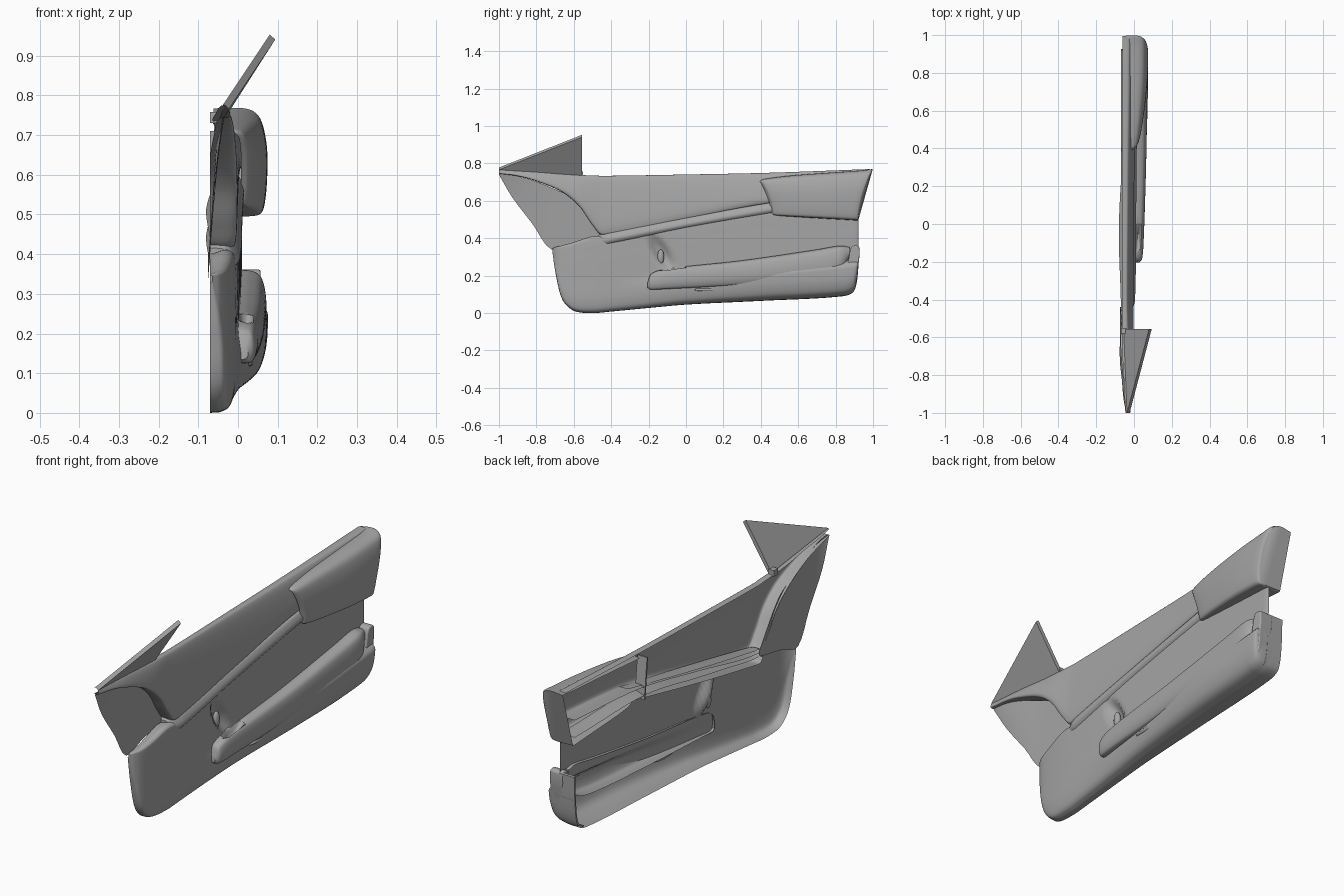
import bpy
import bmesh
from mathutils import Vector

default_cube = bpy.data.objects.get("Cube")
if default_cube:
    bpy.data.objects.remove(default_cube, do_unlink=True)

GREY = (0.38, 0.38, 0.38, 1.0)
material = bpy.data.materials.new("grey plastic")
material.use_nodes = True
material.diffuse_color = GREY
shader = material.node_tree.nodes["Principled BSDF"]
shader.inputs["Base Color"].default_value = GREY
shader.inputs["Roughness"].default_value = 0.6


def finish(name, bm, angle=0.7):
    """Turn a bmesh into a smooth shaded object."""
    bmesh.ops.recalc_face_normals(bm, faces=bm.faces)
    mesh = bpy.data.meshes.new(name)
    bm.to_mesh(mesh)
    bm.free()
    mesh.materials.append(material)
    part = bpy.data.objects.new(name, mesh)
    bpy.context.collection.objects.link(part)
    bpy.ops.object.select_all(action="DESELECT")
    part.select_set(True)
    bpy.context.view_layer.objects.active = part
    bpy.ops.object.shade_smooth_by_angle(angle=angle)
    return part


def spline(points, steps):
    """Smooth curve through unevenly spaced points of any dimension."""
    points = [Vector(p) for p in points]
    padded = [points[0]] + points + [points[-1]]
    curve = []
    for a, b, c, d in zip(padded, padded[1:], padded[2:], padded[3:]):
        span = (c - b).length
        start = (c - a) * span / (span + (b - a).length)
        end = (d - b) * span / (span + (d - c).length)
        for i in range(steps):
            t = i / steps
            curve.append(b + start * t
                         + (3 * (c - b) - 2 * start - end) * t ** 2
                         + (2 * (b - c) + start + end) * t ** 3)
    return curve + [points[-1]]


def loft(name, profile, stations, steps=6, caps=(), warp=None):
    """Sweep a unit profile along y; a station is y, low z, high z,
    back x, front x and the y lean of its upper edge."""
    bm = bmesh.new()
    section = spline(profile, steps)
    rings = []
    for y, low, high, back, front, lean in spline(stations, steps):
        ring = []
        for u, v in section:
            point = Vector((back + u * (front - back),
                            y + lean * max(v, 0) ** 1.6,
                            low + v * (high - low)))
            ring.append(bm.verts.new(warp(point) if warp else point))
        rings.append(ring)
    for one, two in zip(rings, rings[1:]):
        for a, b, c, d in zip(one, one[1:], two[1:], two):
            bm.faces.new((a, b, c, d))
    for end in caps:
        bm.faces.new(rings[end])
    return finish(name, bm)


def plate(name, corners, depth, bevel=0.0):
    """Extrude a flat outline along the depth vector."""
    bm = bmesh.new()
    base = bm.faces.new([bm.verts.new(c) for c in corners])
    moved = bmesh.ops.extrude_face_region(bm, geom=[base])["geom"]
    verts = [v for v in moved if isinstance(v, bmesh.types.BMVert)]
    bmesh.ops.translate(bm, vec=depth, verts=verts)
    part = finish(name, bm)
    if bevel:
        mod = part.modifiers.new("Rounded edges", "BEVEL")
        mod.width, mod.segments = bevel, 4
    return part


def ball(name, centre, size):
    bm = bmesh.new()
    bmesh.ops.create_uvsphere(bm, u_segments=20, v_segments=12, radius=1)
    bmesh.ops.scale(bm, vec=size, verts=bm.verts)
    bmesh.ops.translate(bm, vec=centre, verts=bm.verts)
    return finish(name, bm)


RIM = -0.07


def ease(value):
    value = min(1, max(0, value))
    return value * value * (3 - 2 * value)


def shape_panel(p):
    """Swell the panel below the armrest and sink the door pull recess."""
    swell = ease((p.y + 0.45) / 1.1) * (1 - ease((p.z - 0.16 - 0.1 * p.y) / 0.07))
    p.x += 0.055 * swell * (p.x - RIM) / -RIM
    across = (p.y + 0.13 + 0.5 * (p.z - 0.32)) / 0.055
    along = (p.z - 0.32) / 0.11
    p.x -= 0.035 * max(0, 1 - across ** 2 - along ** 2) ** 1.5
    return p


def grip_dent(p):
    """Finger cup in the top of the armrest."""
    away = ((p.y + 0.07) / 0.07) ** 2 + ((p.x - 0.02) / 0.02) ** 2
    if p.z > 0.18:
        p.z -= 0.05 * max(0, 1 - away)
    return p


# Main lower panel with its rolled lower and front edges
loft("lower_panel",
     [(0, 0), (0.5, 0.01), (0.85, 0.06), (1, 0.2), (1, 0.5), (1, 0.8), (0.95, 1), (0, 1)],
     [(-0.715, 0.33, 0.345, RIM, -0.065, 0), (-0.695, 0.2, 0.35, RIM, -0.045, 0),
      (-0.66, 0.07, 0.355, RIM, -0.03, 0), (-0.6, 0.012, 0.37, RIM, -0.02, 0),
      (-0.5, 0, 0.4, RIM, -0.01, 0), (-0.4, 0.008, 0.4, RIM, -0.005, 0),
      (-0.2, 0.027, 0.435, RIM, 0, 0), (0, 0.045, 0.47, RIM, 0.003, 0),
      (0.4, 0.065, 0.54, RIM, 0.007, 0), (0.84, 0.09, 0.54, RIM, 0.01, 0),
      (0.9, 0.12, 0.54, RIM, 0.01, 0), (0.923, 0.25, 0.54, RIM, 0.005, 0)],
     steps=12, warp=shape_panel)

# Upright wrapping the rear end of the armrest, and the rim behind it
plate("rear_upright",
      [(-0.01, y, z) for y, z in spline(
          [(0.83, 0.14), (0.88, 0.135), (0.908, 0.16), (0.92, 0.24), (0.926, 0.355),
           (0.885, 0.355), (0.865, 0.27), (0.83, 0.2)], 3)],
      (0.067, 0, 0), bevel=0.015)
edge = spline([(0.86, 0.1), (0.9, 0.123), (0.918, 0.2), (0.926, 0.355)], 4)
plate("rear_rim",
      [(RIM, y, z) for y, z in edge]
      + [(RIM, y - 0.008, z + 0.003) for y, z in reversed(edge)], (0.08, 0, 0))

# Armrest and its details
loft("armrest",
     [(0, 1), (0.5, 1), (0.85, 0.9), (1, 0.6), (0.97, 0.25), (0.75, 0.02), (0, 0)],
     [(-0.205, 0.135, 0.165, -0.005, 0.025, 0), (-0.185, 0.126, 0.21, -0.005, 0.042, 0),
      (-0.1, 0.13, 0.236, -0.005, 0.05, 0), (0.3, 0.15, 0.28, -0.005, 0.063, 0),
      (0.7, 0.18, 0.338, -0.005, 0.07, 0), (0.82, 0.215, 0.358, -0.005, 0.068, 0),
      (0.875, 0.3, 0.352, -0.005, 0.045, 0)],
     steps=8, caps=(0, -1), warp=grip_dent)
ball("armrest_catch", (0.025, 0.12, 0.125), (0.012, 0.08, 0.01))
ball("door_lever", (-0.018, -0.135, 0.3), (0.014, 0.018, 0.04))

# Upper panel between the window sill and the trim groove
loft("upper_panel",
     [(0, 0), (0.9, 0.02), (1, 0.16), (0.9, 0.5), (0.7, 0.85), (0.5, 1), (0.1, 0.99)],
     [(-1, 0.745, 0.775, -0.045, -0.02, 0), (-0.9, 0.732, 0.765, -0.055, -0.015, 0),
      (-0.8, 0.705, 0.757, -0.06, -0.01, 0), (-0.66, 0.645, 0.744, RIM, -0.005, 0),
      (-0.57, 0.57, 0.736, RIM, -0.002, 0), (-0.5, 0.47, 0.733, RIM, -0.002, 0),
      (-0.44, 0.415, 0.73, RIM, -0.003, 0), (0, 0.5, 0.738, RIM, 0, 0),
      (0.44, 0.585, 0.748, RIM, 0.004, 0), (0.92, 0.62, 0.768, RIM, 0.015, 0.06)])

# Recessed corner panel at the front
loft("front_corner_panel", [(0, 0), (1, 1)],
     [(-1, 0.74, 0.75, -0.04, -0.035, 0), (-0.93, 0.62, 0.74, -0.055, -0.035, 0),
      (-0.82, 0.475, 0.71, -0.065, -0.045, 0), (-0.72, 0.34, 0.67, -0.075, -0.055, 0),
      (-0.6, 0.37, 0.61, -0.075, -0.06, 0), (-0.44, 0.4, 0.42, -0.075, RIM, 0)],
     steps=4)

# Trim strip running along the groove
loft("trim_strip",
     [(0, 0), (0.8, 0.03), (1, 0.3), (0.95, 0.65), (0.75, 0.95), (0, 1)],
     [(-0.47, 0.385, 0.415, RIM, -0.03, 0), (-0.45, 0.365, 0.43, RIM, -0.01, 0),
      (-0.4, 0.37, 0.437, RIM, 0.005, 0), (0, 0.45, 0.515, -0.08, 0.01, 0),
      (0.5, 0.54, 0.6, -0.05, 0.015, 0)], caps=(0,))

# Bulging cover at the upper rear corner
loft("rear_cover",
     [(0, 0), (0.8, 0), (0.93, 0.06), (1, 0.4), (0.98, 0.7), (0.85, 0.93),
      (0.55, 1), (0, 0.98)],
     [(0.455, 0.535, 0.705, -0.03, 0.008, -0.06), (0.475, 0.524, 0.715, -0.05, 0.028, -0.06),
      (0.58, 0.516, 0.733, -0.06, 0.05, -0.03), (0.75, 0.506, 0.75, -0.06, 0.07, 0.02),
      (0.88, 0.499, 0.762, -0.06, 0.074, 0.06), (0.915, 0.497, 0.768, -0.06, 0.07, 0.073),
      (0.922, 0.5, 0.768, -0.06, 0.06, 0.076)], caps=(-1,))

# Triangular mirror panel standing on the sill
plate("mirror_triangle",
      [(-0.037, -1, 0.778), (0.08, -0.555, 0.953), (-0.055, -0.555, 0.742)],
      (0.014, 0, -0.012))

# Fixing clip and a stiffening rib on the back
plate("sill_clip", [(RIM, -0.58, 0.73), (RIM, -0.55, 0.73),
                    (RIM, -0.55, 0.758), (RIM, -0.58, 0.758)], (0.03, 0, 0))
plate("back_rib", [(RIM, 0.4, 0.52), (RIM, 0.408, 0.52),
                   (RIM, 0.388, 0.71), (RIM, 0.38, 0.71)], (0.05, 0, 0))
